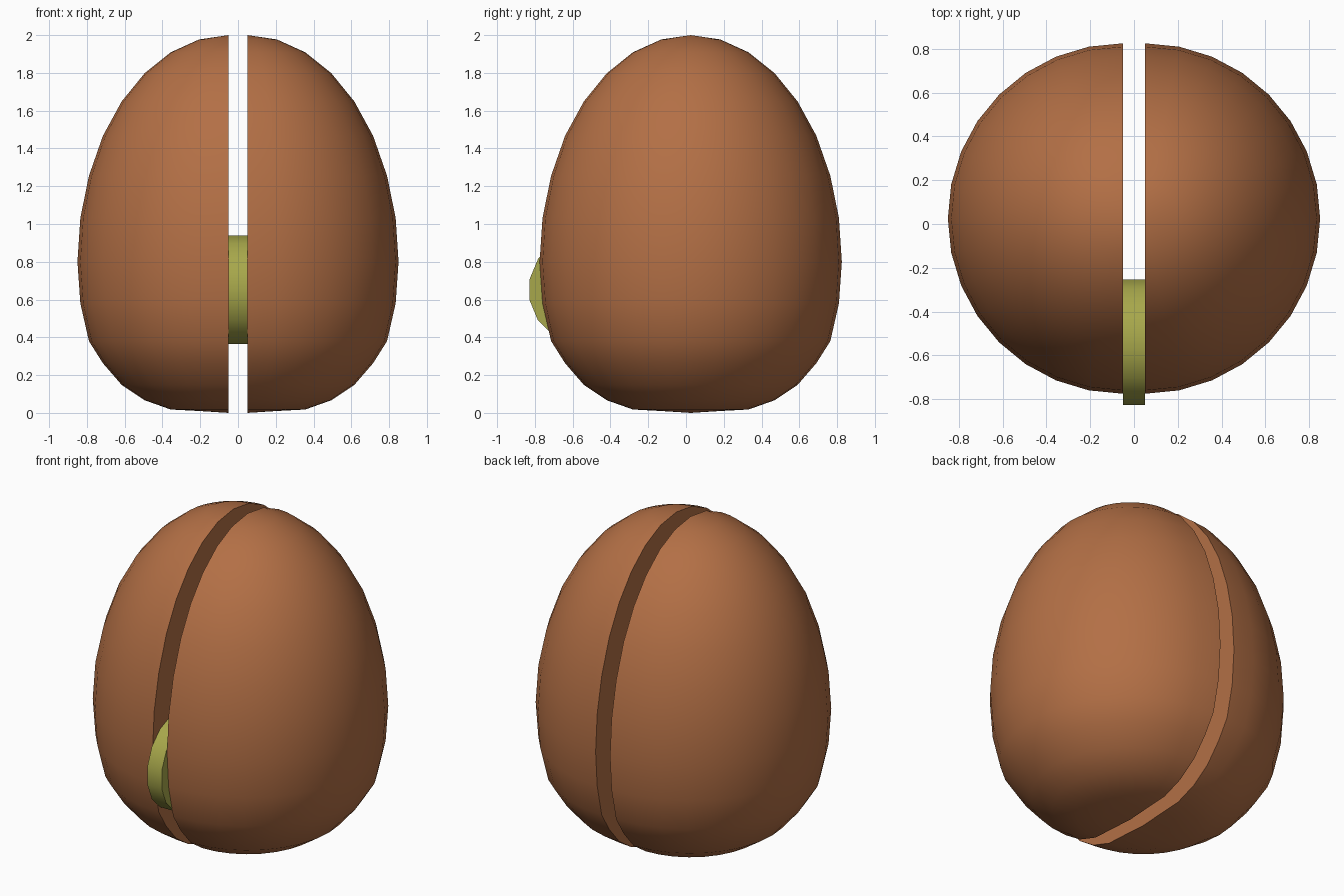
import bpy, bmesh, math
from mathutils import Matrix

if "Cube" in bpy.data.objects:
    bpy.data.objects.remove(bpy.data.objects["Cube"])

RADIUS, GAP, SHELL_Y = 0.8, 0.1, 0.025
# Height of every ring of the egg, top pole to bottom pole
RING_Z = [2.0, 1.977, 1.909, 1.798, 1.649, 1.467, 1.255, 1.032, 0.8,
          0.58, 0.38, 0.263, 0.148, 0.067, 0.018, 0.01, 0.0]


def material(name, color):
    mat = bpy.data.materials.new(name)
    mat.diffuse_color = (*color, 1)
    mat.use_nodes = True
    mat.node_tree.nodes["Principled BSDF"].inputs["Base Color"].default_value = mat.diffuse_color
    return mat


def finish(bm, name, mat, angle):
    bmesh.ops.recalc_face_normals(bm, faces=bm.faces)
    mesh = bpy.data.meshes.new(name)
    bm.to_mesh(mesh)
    bm.free()
    mesh.materials.append(mat)
    obj = bpy.data.objects.new(name, mesh)
    bpy.context.collection.objects.link(obj)
    bpy.ops.object.select_all(action='DESELECT')
    obj.select_set(True)
    bpy.context.view_layer.objects.active = obj
    bpy.ops.object.shade_smooth_by_angle(angle=math.radians(angle))
    return obj


def egg_half(name, side, mat):
    bm = bmesh.new()
    bmesh.ops.create_uvsphere(bm, u_segments=32, v_segments=16, radius=RADIUS)
    # Stretch the sphere's rings into the egg profile
    for v in bm.verts:
        polar = math.acos(max(-1, min(1, v.co.z / RADIUS)))
        v.co.z = RING_Z[round(polar / math.pi * 16)]
    # Keep one half and close the flat cut
    away = [v for v in bm.verts if v.co.x * side < -1e-3]
    bmesh.ops.delete(bm, geom=away, context='VERTS')
    rim = [e for e in bm.edges if e.is_boundary]
    bmesh.ops.contextual_create(bm, geom=rim)
    bmesh.ops.translate(bm, verts=bm.verts, vec=(side * GAP / 2, SHELL_Y, 0))
    return finish(bm, name, mat, 40)


brown = material("brown_shell", (0.45, 0.16, 0.06))
olive = material("olive_hinge", (0.39, 0.39, 0.07))

# Two halves of the egg-shaped shell
egg_half("left_half", -1, brown)
egg_half("right_half", 1, brown)

# Disc bridging the gap at the front
bm = bmesh.new()
place = (Matrix.Translation((0, -0.54, 0.652))
         @ Matrix.Rotation(math.pi / 2, 4, 'Y')
         @ Matrix.Rotation(math.pi / 16, 4, 'Z'))
bmesh.ops.create_cone(bm, cap_ends=True, segments=16, radius1=0.293,
                      radius2=0.293, depth=GAP, matrix=place)
finish(bm, "front_disc", olive, 40)
